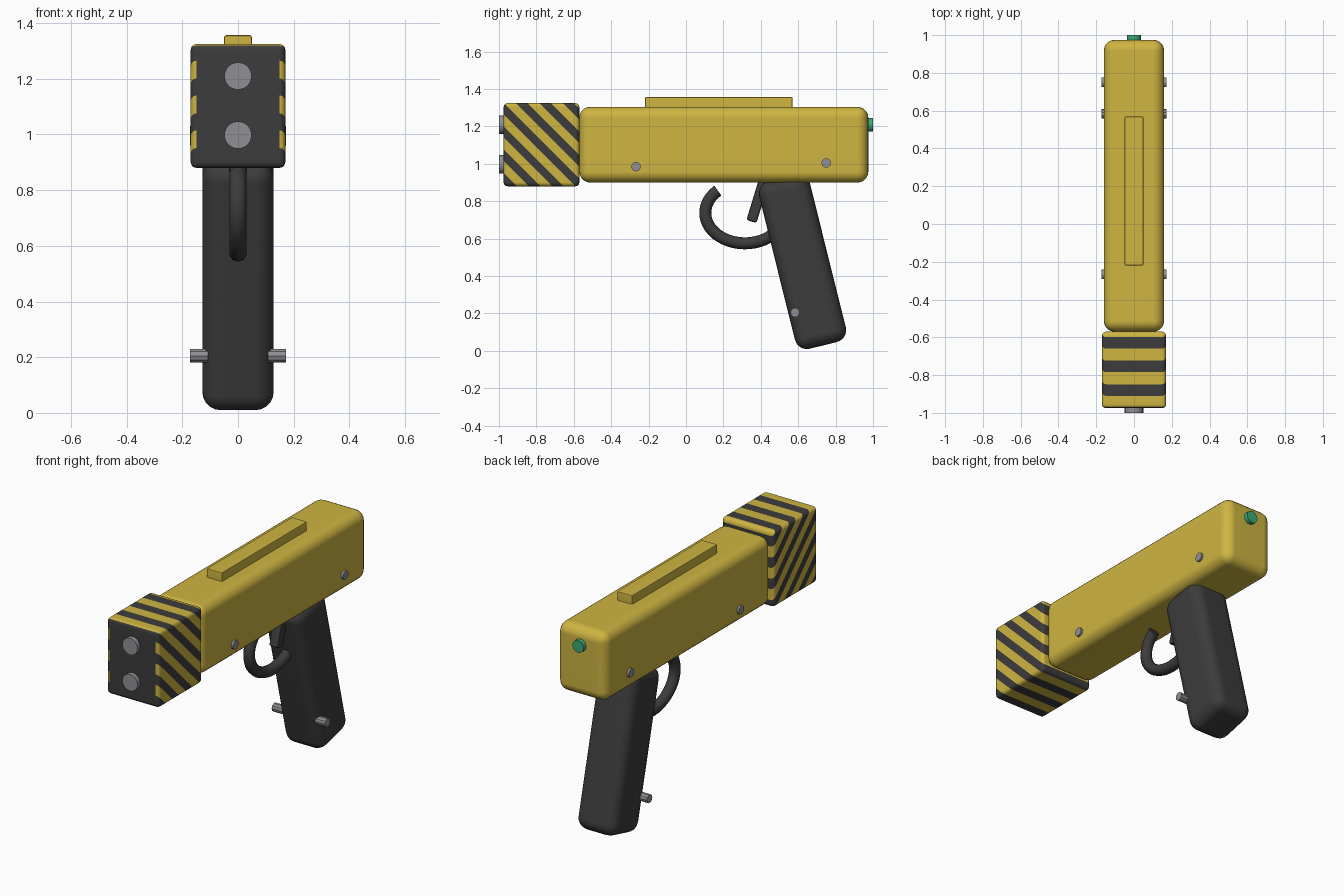
import bpy, bmesh, math
from mathutils import Matrix, Vector

old = bpy.data.objects.get("Cube")
if old:
    bpy.data.objects.remove(old, do_unlink=True)


def material(name, rgb):
    m = bpy.data.materials.new(name)
    m.use_nodes = True
    m.diffuse_color = (*rgb, 1)
    m.node_tree.nodes["Principled BSDF"].inputs["Base Color"].default_value = (*rgb, 1)
    return m


yellow = material("yellow paint", (0.62, 0.46, 0.053))
dark = material("dark rubber", (0.045, 0.045, 0.045))
grey = material("grey metal", (0.28, 0.275, 0.3))
green = material("green lamp", (0.045, 0.4, 0.18))


def finish(name, bm, mats, loc=(0, 0, 0), tilt=0, angle=35):
    mesh = bpy.data.meshes.new(name)
    bm.to_mesh(mesh)
    bm.free()
    for m in mats:
        mesh.materials.append(m)
    mesh.shade_smooth()
    mesh.set_sharp_from_angle(angle=math.radians(angle))
    ob = bpy.data.objects.new(name, mesh)
    ob.location = loc
    ob.rotation_euler.x = math.radians(tilt)
    bpy.context.collection.objects.link(ob)
    mod = ob.modifiers.new("even shading", 'WEIGHTED_NORMAL')
    mod.keep_sharp = True
    return ob


def rounded_box(size, bevel, segments=4):
    bm = bmesh.new()
    bmesh.ops.create_cube(bm, size=1, matrix=Matrix.Diagonal((*size, 1)))
    bmesh.ops.bevel(bm, geom=bm.edges[:], offset=bevel, segments=segments,
                    profile=0.5, affect='EDGES')
    return bm


def cylinder(name, mat, loc, radius, length, axis, sides=20):
    bm = bmesh.new()
    turn = Matrix.Rotation(math.pi / 2, 4, 'Y' if axis == 'X' else 'X')
    bmesh.ops.create_cone(bm, cap_ends=True, segments=sides, radius1=radius,
                          radius2=radius, depth=length, matrix=turn)
    return finish(name, bm, [mat], loc)


# Main body and top rail
finish("body", rounded_box((0.32, 1.545, 0.405), 0.058, 5), [yellow], (0, 0.2025, 1.1025))
finish("top_rail", rounded_box((0.1, 0.79, 0.08), 0.008, 2), [yellow], (0, 0.175, 1.317))

# Striped nose block: cut along diagonal planes, coloured by band
PERIOD, BAND, START = 0.125, 0.061, 0.2905
bm = rounded_box((0.34, 0.405, 0.445), 0.021, 3)
bmesh.ops.translate(bm, verts=bm.verts, vec=(0, -0.7725, 1.1025))
for k in range(-4, 5):
    for c in (START + k * PERIOD, START + k * PERIOD + BAND):
        bmesh.ops.bisect_plane(bm, geom=bm.verts[:] + bm.edges[:] + bm.faces[:],
                               plane_co=(0, 0, c), plane_no=Vector((0, 1, 1)).normalized())
bm.normal_update()
for f in bm.faces:
    p = f.calc_center_median()
    in_band = (p.y + p.z - START) % PERIOD < BAND
    f.material_index = 1 if in_band or f.normal.y < -0.99 else 0
finish("nose_block", bm, [yellow, dark])

# Emitters on the nose and lamp at the back
for label, z in (("upper", 1.21), ("lower", 0.998)):
    cylinder(label + "_emitter", grey, (0, -0.975, z), 0.049, 0.05, 'Y', 24)
cylinder("rear_lamp", green, (0, 0.975, 1.209), 0.036, 0.05, 'Y')

# Grip and trigger
finish("grip", rounded_box((0.256, 0.28, 0.92), 0.065, 5), [dark], (0, 0.623, 0.476), 14)
finish("trigger", rounded_box((0.06, 0.056, 0.22), 0.012, 2), [dark], (0, 0.382, 0.797), -17)

# Pins on both sides
for side, s in (("left", 1), ("right", -1)):
    cylinder(side + "_front_pin", grey, (s * 0.145, -0.267, 0.985), 0.025, 0.055, 'X')
    cylinder(side + "_rear_pin", grey, (s * 0.145, 0.75, 1.005), 0.025, 0.055, 'X')
    cylinder(side + "_grip_pin", grey, (s * 0.14, 0.583, 0.205), 0.025, 0.065, 'X', 10)

# Trigger guard: tube swept along an open elliptical arc
STEPS, SIDES, TUBE = 28, 10, 0.032
bm = bmesh.new()
rings = []
for i in range(STEPS + 1):
    a = math.radians(133 + (345 - 133) * i / STEPS)
    centre = Vector((0, 0.315 + 0.212 * math.cos(a), 0.738 + 0.163 * math.sin(a)))
    out = Vector((0, 0.163 * math.cos(a), 0.212 * math.sin(a))).normalized()
    ring = []
    for j in range(SIDES):
        t = math.tau * j / SIDES
        ring.append(bm.verts.new(centre + TUBE * (out * math.cos(t)
                                                  + Vector((math.sin(t), 0, 0)))))
    rings.append(ring)
for r0, r1 in zip(rings, rings[1:]):
    for j in range(SIDES):
        n = (j + 1) % SIDES
        bm.faces.new((r0[j], r0[n], r1[n], r1[j]))
bm.faces.new(rings[0])
bm.faces.new(rings[-1])
bmesh.ops.recalc_face_normals(bm, faces=bm.faces)
finish("trigger_guard", bm, [dark], angle=50)
